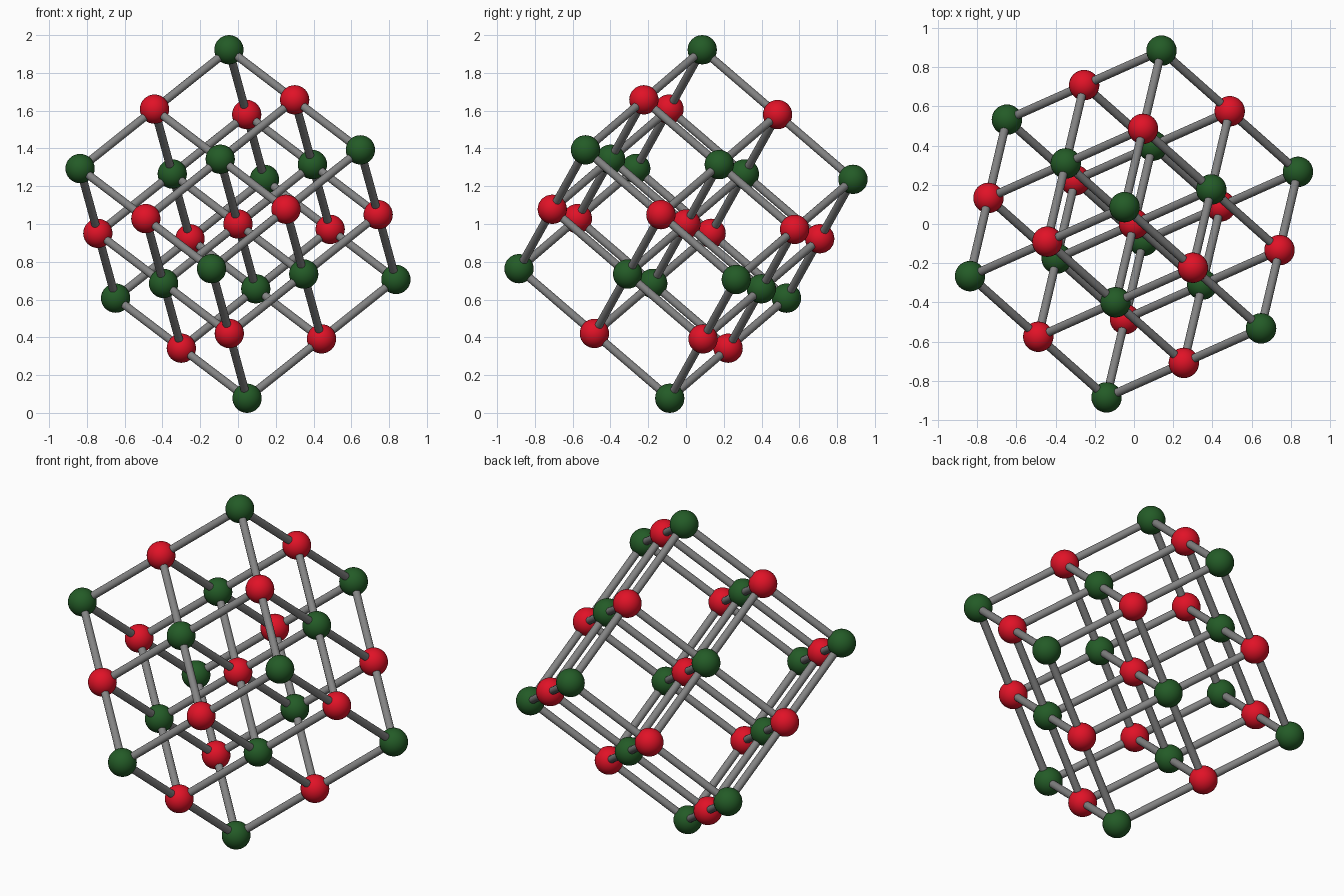
import bpy
from mathutils import Vector

if "Cube" in bpy.data.objects:
    bpy.data.objects.remove(bpy.data.objects["Cube"])

BALL_R, ROD_R = 0.0775, 0.0215
CENTRE = Vector((0, 0, 1))
# three perpendicular lattice steps of the tilted cube
STEPS = [Vector((-0.394, -0.176, -0.3145)),
         Vector((0.094, 0.399, -0.343)),
         Vector((0.348, -0.309, -0.265))]


def material(name, colour):
    m = bpy.data.materials.new(name)
    m.diffuse_color = (*colour, 1)
    m.use_nodes = True
    m.node_tree.nodes["Principled BSDF"].inputs["Base Color"].default_value = m.diffuse_color
    return m


def finish(name, mat):
    ob = bpy.context.object
    ob.name = name
    ob.data.materials.append(mat)
    bpy.ops.object.shade_smooth_by_angle()
    return ob


red = material("red", (0.75, 0.006, 0.02))
green = material("dark green", (0.017, 0.105, 0.02))
grey = material("rod grey", (0.23, 0.23, 0.23))


def point(i, j, k):
    return CENTRE + STEPS[0] * i + STEPS[1] * j + STEPS[2] * k


R = (-1, 0, 1)

# atoms alternate between the two colours
for i in R:
    for j in R:
        for k in R:
            odd = (i + j + k) % 2
            bpy.ops.mesh.primitive_uv_sphere_add(
                segments=32, ring_count=16, radius=BALL_R, location=point(i, j, k))
            finish("green_atom" if odd else "red_atom", green if odd else red)

# bonds: nine full-length rods along each lattice direction
for axis, step in enumerate(STEPS):
    for u in R:
        for v in R:
            idx = [u, v]
            idx.insert(axis, 0)
            bpy.ops.mesh.primitive_cylinder_add(
                vertices=20, radius=ROD_R, depth=2 * step.length, location=point(*idx),
                rotation=step.to_track_quat('Z', 'Y').to_euler())
            finish("bond_rod", grey)
